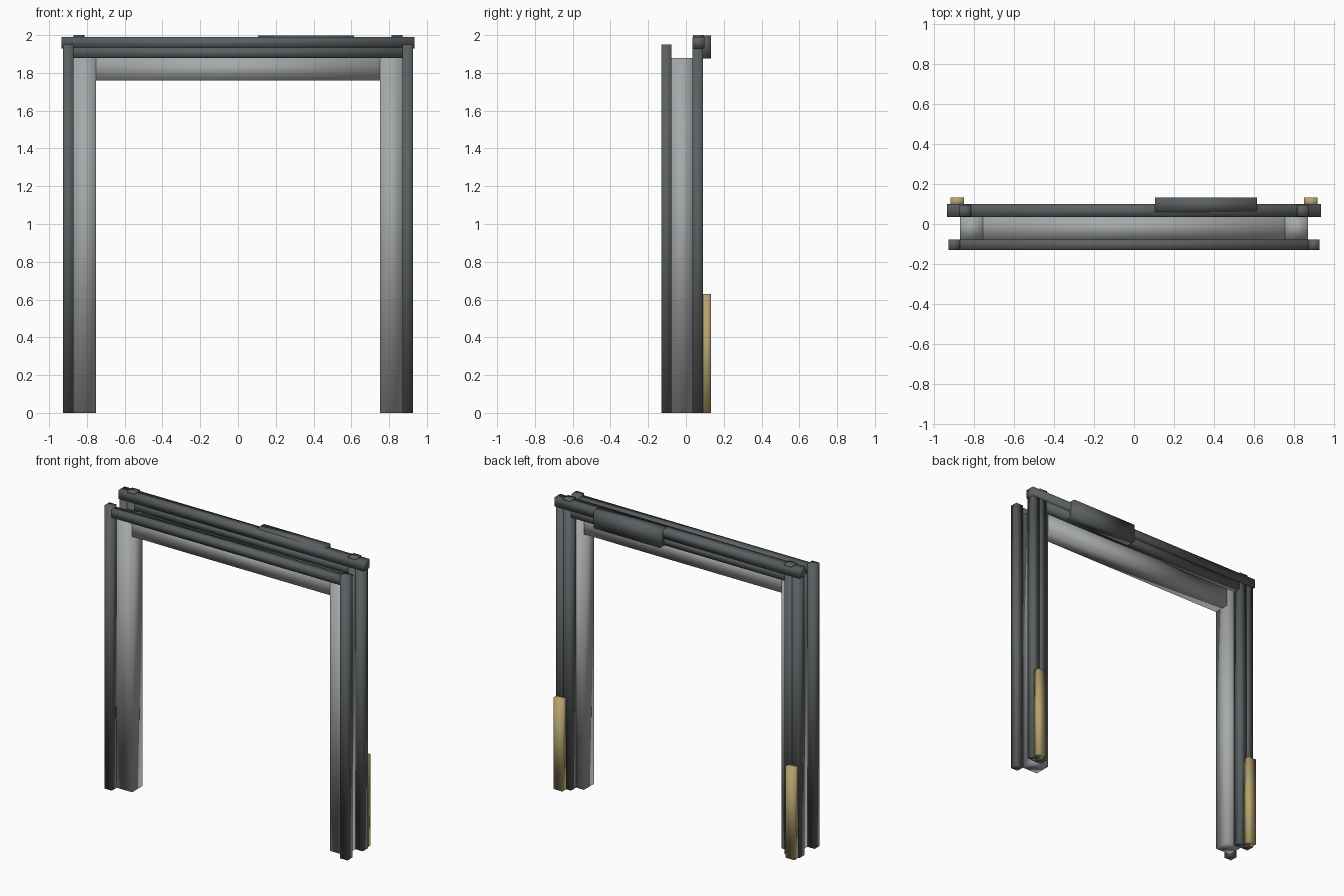
import bpy
import bmesh

cube = bpy.data.objects.get("Cube")
if cube:
    bpy.data.objects.remove(cube, do_unlink=True)


def material(name, rgb):
    mat = bpy.data.materials.new(name)
    mat.use_nodes = True
    color = (*rgb, 1)
    mat.diffuse_color = color
    bsdf = mat.node_tree.nodes["Principled BSDF"]
    bsdf.inputs["Base Color"].default_value = color
    bsdf.inputs["Roughness"].default_value = 0.7
    return mat


DARK = material("dark steel", (0.105, 0.115, 0.12))
GREY = material("light grey", (0.38, 0.395, 0.4))
GOLD = material("brass", (0.46, 0.37, 0.16))


def box(name, mat, x, y, z):
    """Smooth-shaded box spanning the (low, high) ranges on each axis."""
    bm = bmesh.new()
    bmesh.ops.create_cube(bm, size=1)
    for v in bm.verts:
        v.co = [r[0] if c < 0 else r[1] for c, r in zip(v.co, (x, y, z))]
    for f in bm.faces:
        f.smooth = True
    mesh = bpy.data.meshes.new(name)
    bm.to_mesh(mesh)
    bm.free()
    mesh.materials.append(mat)
    obj = bpy.data.objects.new(name, mesh)
    bpy.context.collection.objects.link(obj)
    return obj


def pair(name, mat, x, y, z):
    """The same box on both sides of the doorway."""
    box("left_" + name, mat, x, y, z)
    box("right_" + name, mat, (-x[1], -x[0]), y, z)


def span(half):
    return (-half, half)


# Depth ranges shared by the layers of the frame
FRONT = (-0.131, -0.077)
MIDDLE = (-0.077, 0.034)
BACK = (0.034, 0.09)
RAIL = (0.034, 0.099)
OUTER = (0.87, 0.926)

# Grey lining
pair("jamb", GREY, (0.753, 0.87), MIDDLE, (0, 1.88))
box("lintel", GREY, span(0.753), MIDDLE, (1.76, 1.88))

# Front trim
pair("front_post", DARK, OUTER, FRONT, (0, 1.95))
box("front_crossbar", DARK, span(0.87), FRONT, (1.88, 1.934))

# Back trim, with doubled posts
pair("back_outer_post", DARK, OUTER, BACK, (0, 1.93))
pair("back_inner_post", DARK, (0.813, 0.87), BACK, (0, 1.93))
box("back_crossbar", DARK, span(0.813), BACK, (1.88, 1.93))

# Top rail, its raised end caps and the mounted housing
box("top_rail", DARK, span(0.934), RAIL, (1.93, 1.99))
pair("rail_cap", DARK, (0.813, 0.872), (0.037, 0.096), (1.985, 2.0))
box("rear_housing", DARK, (0.105, 0.614), (0.06, 0.132), (1.876, 1.997))

# Brass guards at the foot of the back posts
pair("foot_guard", GOLD, (0.85, 0.917), (0.09, 0.132), (0, 0.63))
